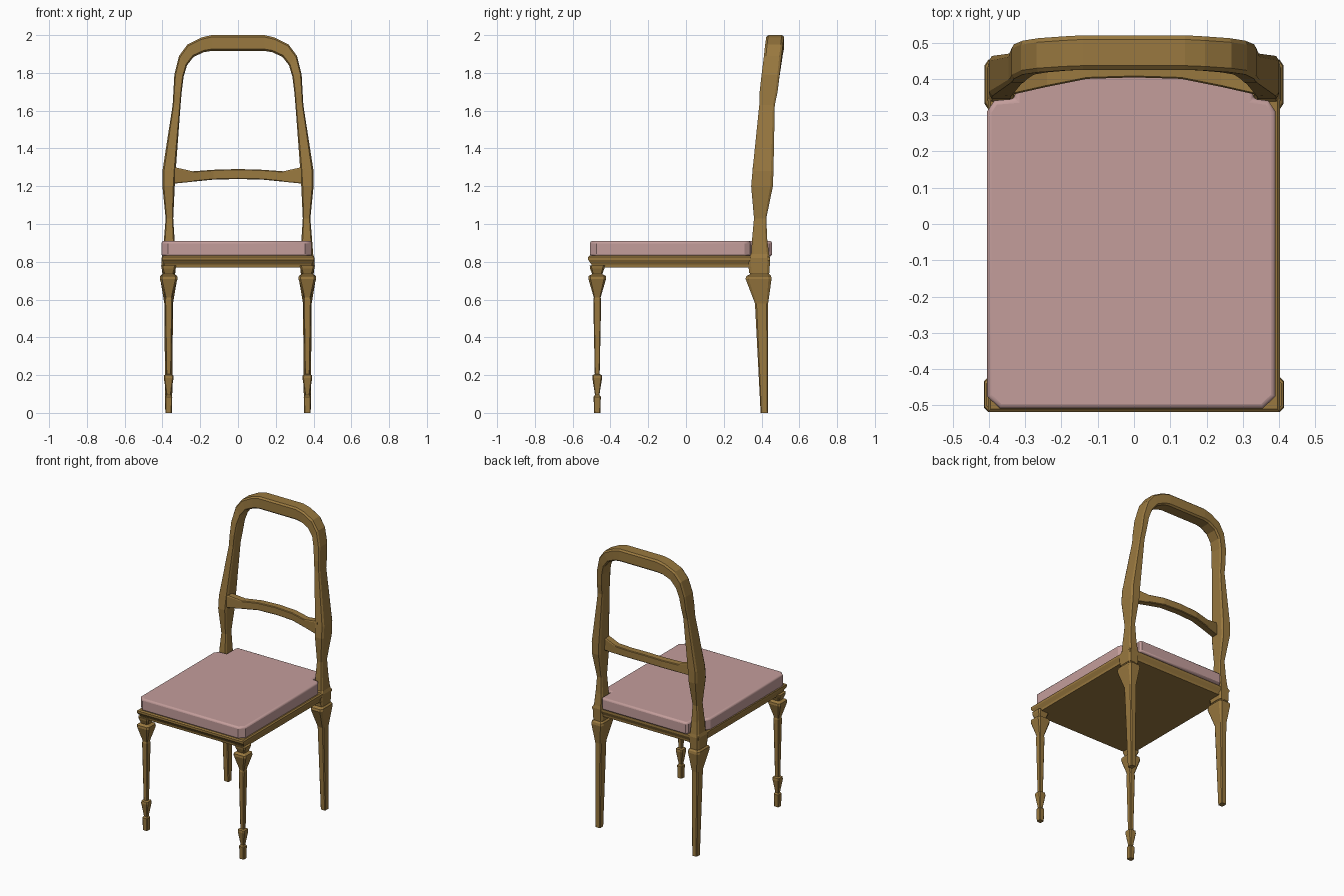
import bpy, bmesh
from mathutils import Vector

if "Cube" in bpy.data.objects:
    bpy.data.objects.remove(bpy.data.objects["Cube"])


def material(name, rgb):
    m = bpy.data.materials.new(name)
    m.diffuse_color = (*rgb, 1)
    m.use_nodes = True
    m.node_tree.nodes["Principled BSDF"].inputs["Base Color"].default_value = m.diffuse_color
    return m


wood = material("wood", (0.32, 0.19, 0.05))
fabric = material("pink fabric", (0.55, 0.34, 0.33))


def chamfer(corners, f=0.12):
    """Cut each corner of a section by a fraction of its edges."""
    c = [Vector(p) for p in corners]
    ring = []
    for i, p in enumerate(c):
        ring += [p.lerp(c[i - 1], f), p.lerp(c[(i + 1) % len(c)], f)]
    return ring


def loft(name, rings, mat):
    """Skin a row of equal-sized rings and cap both ends."""
    bm = bmesh.new()
    vs = [[bm.verts.new(p) for p in r] for r in rings]
    n = len(vs[0])
    for a, b in zip(vs, vs[1:]):
        for i in range(n):
            j = (i + 1) % n
            bm.faces.new((a[i], a[j], b[j], b[i]))
    bm.faces.new(vs[0])
    bm.faces.new(vs[-1])
    bmesh.ops.recalc_face_normals(bm, faces=bm.faces)
    me = bpy.data.meshes.new(name)
    bm.to_mesh(me)
    bm.free()
    ob = bpy.data.objects.new(name, me)
    bpy.context.collection.objects.link(ob)
    me.materials.append(mat)
    return ob


def box_ring(x0, x1, y0, y1, z):
    return [(x0, y0, z), (x1, y0, z), (x1, y1, z), (x0, y1, z)]


# Leg profiles: front (z, half width), back (z, x half width, y front, y back)
front_profile = [(0, .017), (.085, .019), (.095, .012), (.11, .014), (.185, .026),
                 (.2, .024), (.205, .013), (.6, .021), (.61, .018), (.625, .022),
                 (.71, .047), (.725, .045), (.735, .027), (.765, .038), (.78, .04)]
back_profile = [(0, .018, .395, .435), (.58, .023, .365, .435), (.71, .045, .315, .453),
                (.725, .043, .32, .45), (.735, .033, .34, .44), (.775, .036, .328, .442)]
for side, sx in (("left", -1), ("right", 1)):
    x = sx * .367
    loft("front_leg_" + side,
         [chamfer(box_ring(x - h, x + h, -.47 - h, -.47 + h, z)) for z, h in front_profile], wood)
    loft("back_leg_" + side,
         [chamfer(box_ring(x - h, x + h, a, b, z)) for z, h, a, b in back_profile], wood)

# Back frame: one hoop, sections as outer (x, z), inner (x, z), y front, y back
half = [(.403, .74, .33, .74, .335, .442), (.405, .82, .33, .82, .328, .445),
        (.398, .84, .332, .84, .345, .44), (.392, .92, .336, .92, .35, .43),
        (.383, 1.03, .343, 1.03, .36, .425), (.4, 1.2, .335, 1.2, .345, .46),
        (.4, 1.28, .33, 1.28, .352, .463), (.346, 1.63, .304, 1.63, .388, .47),
        (.342, 1.7, .298, 1.7, .39, .485), (.337, 1.79, .288, 1.78, .4, .495),
        (.312, 1.89, .27, 1.84, .412, .505), (.268, 1.95, .235, 1.885, .418, .512),
        (.195, 1.987, .18, 1.91, .423, .517), (.14, 2, .14, 1.916, .425, .52)]
sections = [(1, r) for r in half] + [(-1, r) for r in reversed(half)]
loft("back_frame", [chamfer([(s * xo, a, zo), (s * xo, b, zo), (s * xi, b, zi), (s * xi, a, zi)])
                    for s, (xo, zo, xi, zi, a, b) in sections], wood)

# Bowed cross rail: x, z bottom, z top, y front
rail_half = [(.355, 1.212, 1.305, .352), (.24, 1.224, 1.279, .378),
             (.13, 1.235, 1.287, .4), (0, 1.238, 1.291, .404)]
rail = [(-x, b, t, y) for x, b, t, y in rail_half] + rail_half[-2::-1]
loft("cross_rail", [chamfer([(x, y, b), (x, y + .05, b), (x, y + .05, t), (x, y, t)], .08)
                    for x, b, t, y in rail], wood)

# Seat frame slab with a flared rim
loft("seat_frame", [box_ring(-w, w, y0, y1, z) for w, y0, y1, z in
                    [(.388, -.497, .428, .77), (.39, -.5, .43, .785),
                     (.403, -.518, .442, .81), (.403, -.518, .442, .825),
                     (.395, -.51, .435, .832)]], wood)

# Cushion, notched around the back posts
outline = [(-.405, -.475), (-.37, -.508), (.355, -.508), (.39, -.475), (.39, .31), (.37, .34),
           (.328, .345), (.328, .44), (.315, .455), (-.315, .455), (-.328, .44), (-.328, .345),
           (-.385, .34), (-.405, .31)]
cushion = loft("cushion", [[(x, y, z) for x, y in outline] for z in (.828, .91)], fabric)
bev = cushion.modifiers.new("rounding", 'BEVEL')
bev.width, bev.segments, bev.limit_method, bev.angle_limit = .012, 3, 'ANGLE', 1.1
bpy.context.view_layer.objects.active = cushion
cushion.select_set(True)
bpy.ops.object.shade_smooth_by_angle()
